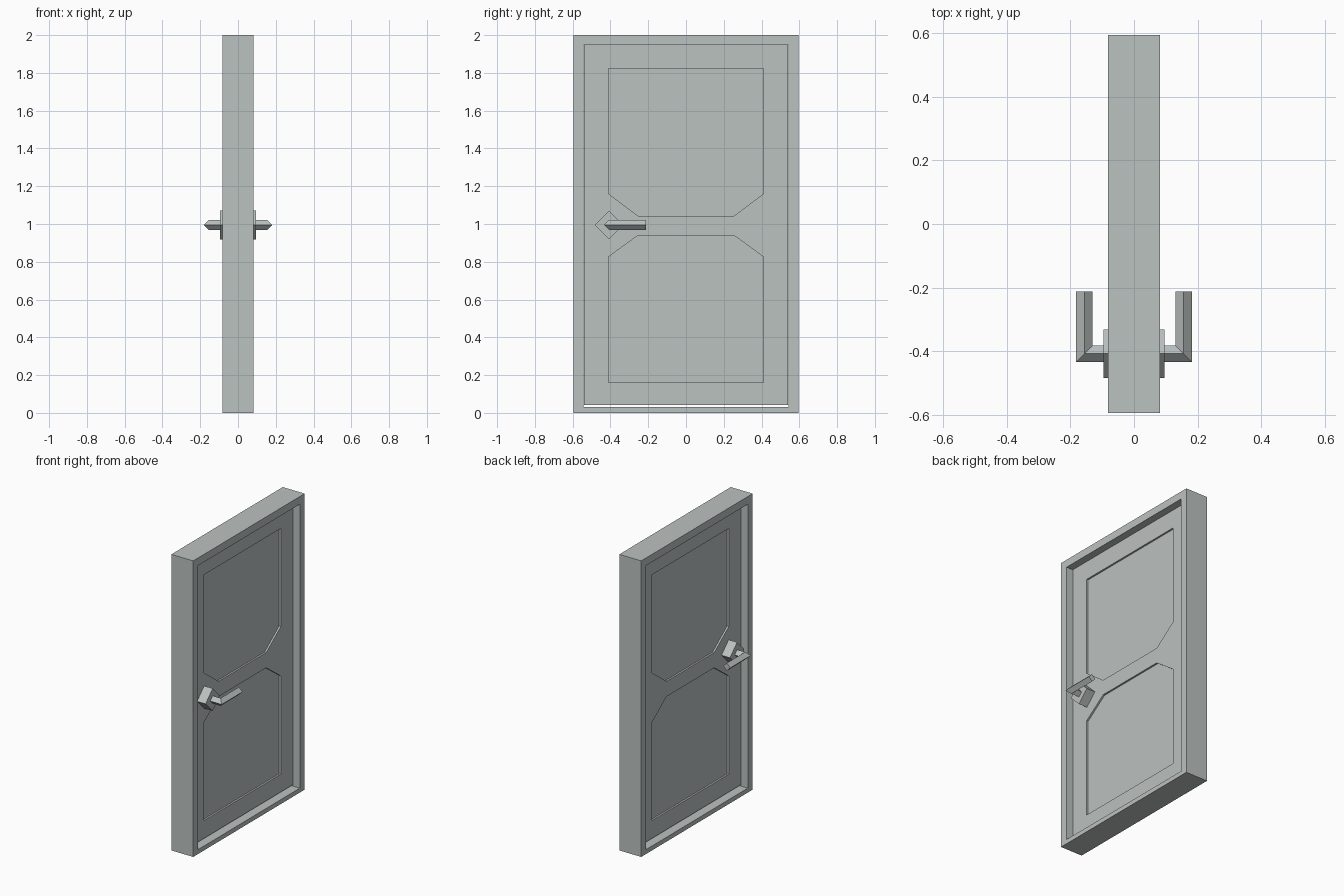
import bpy, bmesh
from mathutils import Vector

cube = bpy.data.objects.get("Cube")
if cube:
    bpy.data.objects.remove(cube, do_unlink=True)

grey = bpy.data.materials.new("pale_grey")
grey.use_nodes = True
color = (0.50, 0.54, 0.53, 1)
grey.diffuse_color = color
grey.node_tree.nodes["Principled BSDF"].inputs["Base Color"].default_value = color


def loft(name, rings, closed=False):
    """Skin a list of point rings; cap the ends unless the rings form a loop."""
    bm = bmesh.new()
    rows = [[bm.verts.new(p) for p in ring] for ring in rings]
    n = len(rows[0])
    pairs = list(zip(rows, rows[1:]))
    if closed:
        pairs.append((rows[-1], rows[0]))
    else:
        bm.faces.new(rows[0])
        bm.faces.new(rows[-1])
    for a, b in pairs:
        for i in range(n):
            j = (i + 1) % n
            bm.faces.new((a[i], a[j], b[j], b[i]))
    bmesh.ops.recalc_face_normals(bm, faces=bm.faces)
    mesh = bpy.data.meshes.new(name)
    bm.to_mesh(mesh)
    bm.free()
    mesh.materials.append(grey)
    obj = bpy.data.objects.new(name, mesh)
    bpy.context.collection.objects.link(obj)
    return obj


def ring(x, outline):
    return [(x, y, z) for y, z in outline]


def prism(name, outline, x0, x1):
    return loft(name, [ring(x0, outline), ring(x1, outline)])


def rect(half, low, high):
    return [(-half, low), (half, low), (half, high), (-half, high)]


# Frame around the opening
frame_x, leaf_x, recess = 0.082, 0.033, 0.012
outer, inner = rect(0.595, 0, 2), rect(0.543, 0.03, 1.948)
loft("door_frame", [ring(-frame_x, outer), ring(frame_x, outer),
                    ring(frame_x, inner), ring(-frame_x, inner)], closed=True)

# Leaf, with a small gap at the floor
leaf = prism("door_leaf", rect(0.541, 0.041, 1.947), -leaf_x, leaf_x)


# Recessed panels with clipped corners towards the middle rail
def panel(far, corner, near):
    half = [(0.41, far), (0.41, corner), (0.254, near)]
    return half + [(-y, z) for y, z in reversed(half)]


panels = {"upper": panel(1.822, 1.16, 1.043), "lower": panel(0.162, 0.826, 0.94)}
for label, outline in panels.items():
    for side in (-1, 1):
        cutter = prism(label + "_panel_cutter", outline,
                       side * (leaf_x - recess), side * (leaf_x + 0.05))
        cutter.hide_render = True
        mod = leaf.modifiers.new("panel", "BOOLEAN")
        mod.operation = "DIFFERENCE"
        mod.solver = "EXACT"
        mod.object = cutter
        bpy.context.view_layer.objects.active = leaf
        bpy.ops.object.modifier_apply(modifier=mod.name)
        bpy.data.objects.remove(cutter, do_unlink=True)

# Handles: diamond plate and a mitred lever of diamond section on each face
hub_y, hub_z = -0.408, 0.995
plate_r, bar_r, plate_x = 0.076, 0.026, 0.0965
plate_outline = [(hub_y + plate_r, hub_z), (hub_y, hub_z + plate_r),
                 (hub_y - plate_r, hub_z), (hub_y, hub_z - plate_r)]


def diamond(center, across):
    c, up = Vector(center), Vector((0, 0, bar_r))
    a = Vector(across) * bar_r
    return [c + a, c + up, c - a, c - up]


for side, label in ((1, "left"), (-1, "right")):
    prism(label + "_handle_plate", plate_outline, side * (leaf_x - 0.002), side * plate_x)
    bend_x = side * (0.182 - bar_r)
    loft(label + "_handle_lever", [
        diamond((side * (plate_x - 0.004), hub_y, hub_z), (0, -1, 0)),
        diamond((bend_x, hub_y, hub_z), (side, -1, 0)),
        diamond((bend_x, -0.212, hub_z), (side, 0, 0))])
